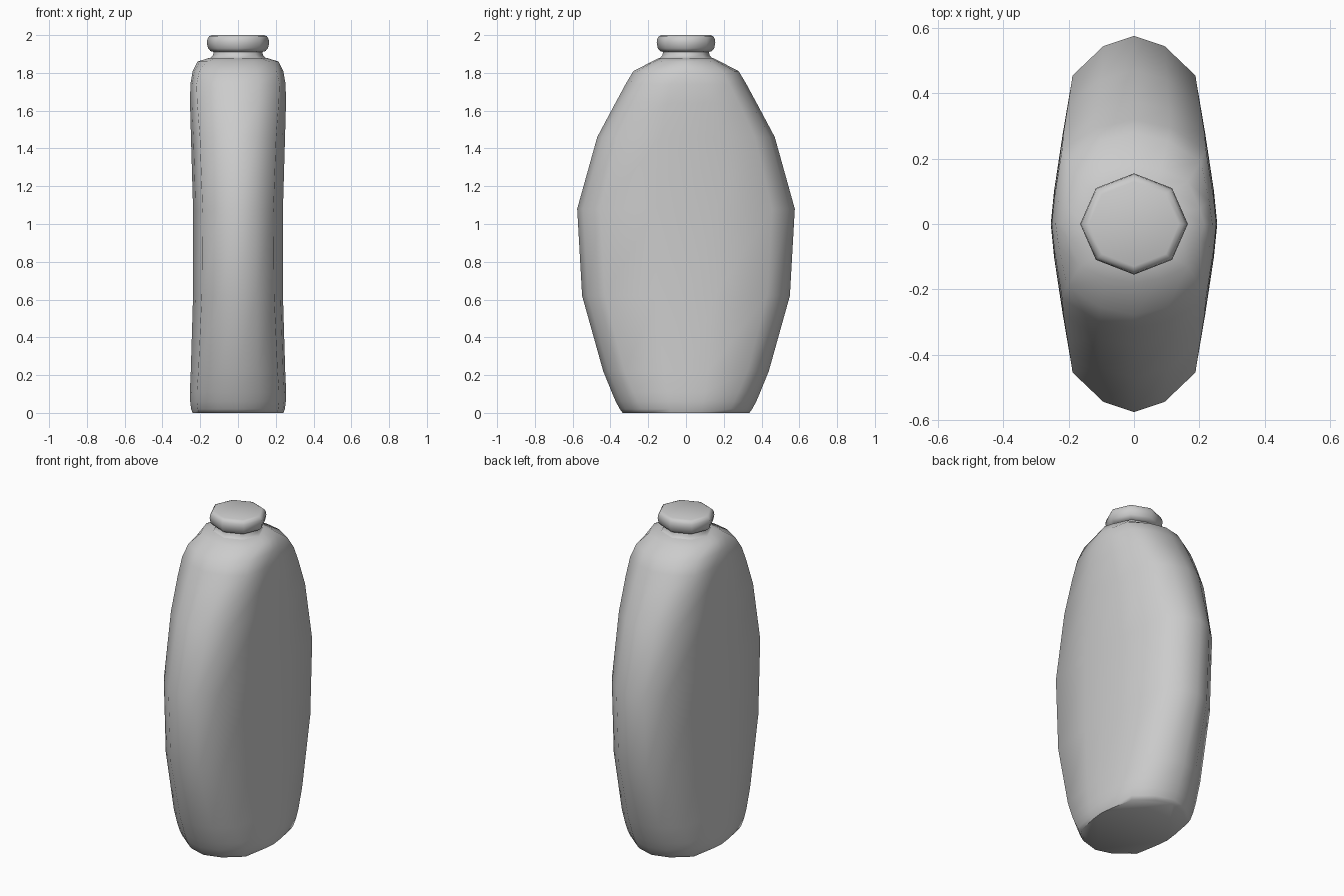
import bpy
from math import sin, cos, pi

if "Cube" in bpy.data.objects:
    bpy.data.objects.remove(bpy.data.objects["Cube"])


def loft(name, rings):
    """Skin closed rings of equal length and cap both ends."""
    n = len(rings[0])
    verts = [p for r in rings for p in r]
    faces = [(k * n + i, k * n + (i + 1) % n, (k + 1) * n + (i + 1) % n, (k + 1) * n + i)
             for k in range(len(rings) - 1) for i in range(n)]
    faces.append(tuple(reversed(range(n))))
    faces.append(tuple(range(len(verts) - n, len(verts))))
    mesh = bpy.data.meshes.new(name)
    mesh.from_pydata(verts, [], faces)
    mesh.update()
    obj = bpy.data.objects.new(name, mesh)
    bpy.context.collection.objects.link(obj)
    bpy.ops.object.select_all(action='DESELECT')
    obj.select_set(True)
    bpy.context.view_layer.objects.active = obj
    bpy.ops.object.shade_smooth_by_angle(angle=pi / 3)
    return obj


def body_ring(z, w, xe, y, ye):
    """16-sided section: broad side panels joined by rounded, ridged edges."""
    q = [(w, 0), (w - (w - xe) * 0.27, ye * 0.36), (xe, ye),
         (xe * 0.5, ye + (y - ye) * 0.74), (0, y)]
    half = q + [(-a, b) for a, b in q[-2::-1]]
    loop = half + [(a, -b) for a, b in half[-2:0:-1]]
    return [(a, b, z) for a, b in loop]


# Flattened body: height, panel half depth, corner x, half width, corner y
sections = [
    (0.00, 0.240, 0.205, 0.335, 0.220),
    (0.02, 0.248, 0.213, 0.350, 0.235),
    (0.06, 0.253, 0.218, 0.372, 0.255),
    (0.11, 0.255, 0.218, 0.393, 0.278),
    (0.22, 0.250, 0.210, 0.438, 0.325),
    (0.62, 0.238, 0.192, 0.550, 0.430),
    (1.08, 0.238, 0.188, 0.576, 0.455),
    (1.46, 0.249, 0.202, 0.470, 0.365),
    (1.64, 0.254, 0.216, 0.374, 0.280),
    (1.74, 0.252, 0.220, 0.320, 0.230),
    (1.81, 0.240, 0.205, 0.278, 0.190),
    (1.86, 0.215, 0.165, 0.180, 0.130),
    (1.88, 0.150, 0.115, 0.140, 0.100),
]
loft("bottle_body", [body_ring(*s) for s in sections])

# Octagonal neck and rolled lid
def octagon(z, r):
    return [(r * cos(i * pi / 4), 0.94 * r * sin(i * pi / 4), z) for i in range(8)]

loft("neck", [octagon(z, r) for z, r in
              [(1.87, 0.170), (1.88, 0.145), (1.895, 0.132), (1.92, 0.128)]])
loft("lid", [octagon(z, r) for z, r in
             [(1.91, 0.125), (1.915, 0.145), (1.93, 0.159), (1.96, 0.165),
              (1.98, 0.162), (1.994, 0.153), (2.00, 0.138)]])
